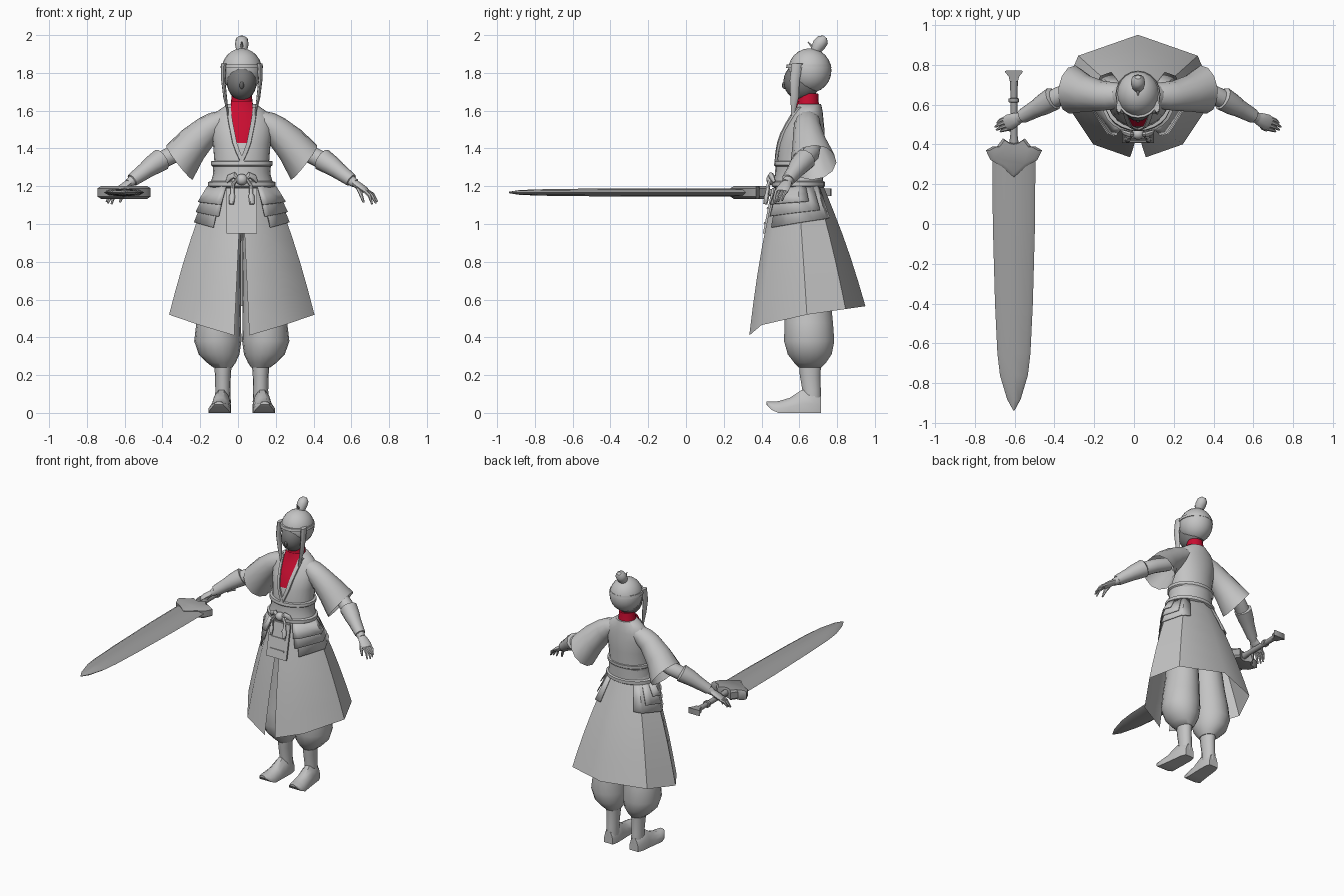
import bpy, bmesh, math
from mathutils import Vector as V

CX = 0.02  # symmetry plane of the figure


def material(name, r, g, b):
    m = bpy.data.materials.new(name)
    m.diffuse_color = (r, g, b, 1)
    return m


CLOTH = material("light_grey", .55, .55, .55)
FACE = material("dark_grey", .2, .2, .2)
METAL = material("steel_grey", .35, .35, .35)
RED = material("crimson", .58, .004, .03)


def mesh(name, verts, faces, mat, thick=0):
    bm = bmesh.new()
    vs = [bm.verts.new(v) for v in verts]
    for f in faces:
        bm.faces.new([vs[i] for i in f])
    bmesh.ops.recalc_face_normals(bm, faces=bm.faces)
    me = bpy.data.meshes.new(name)
    bm.to_mesh(me)
    bm.free()
    me.materials.append(mat)
    ob = bpy.data.objects.new(name, me)
    bpy.context.collection.objects.link(ob)
    if thick:
        ob.modifiers.new("thickness", 'SOLIDIFY').thickness = thick
    return ob


def loft(name, rings, mat, caps=True, closed=True, pair=False, thick=0):
    """Skin a list of equal-length rings; pair=True also makes the mirrored copy."""
    n = len(rings[0])
    faces = [(i * n + j, i * n + (j + 1) % n, (i + 1) * n + (j + 1) % n, (i + 1) * n + j)
             for i in range(len(rings) - 1) for j in range(n if closed else n - 1)]
    if caps:
        faces += [tuple(range(n)), tuple(range((len(rings) - 1) * n, len(rings) * n))]
    verts = [V(p) for r in rings for p in r]
    mesh(name + ("_left" if pair else ""), verts, faces, mat, thick)
    if pair:
        mesh(name + "_right", [V((2 * CX - v.x, v.y, v.z)) for v in verts], faces, mat, thick)


def stack(name, rows, mat, n=20, **kw):
    """Horizontal ellipses: (z, x, y, rx, ry)."""
    loft(name, [[(x + rx * math.cos(k * math.tau / n), y + ry * math.sin(k * math.tau / n), z)
                 for k in range(n)] for z, x, y, rx, ry in rows], mat, **kw)


def tube(name, rows, mat, n=10, axis=None, **kw):
    """Ellipses along a path: (x, y, z, side radius, upper radius)."""
    pts = [V(r[:3]) for r in rows]
    rings = []
    for i, r in enumerate(rows):
        t = V(axis) if axis else pts[min(i + 1, len(pts) - 1)] - pts[max(i - 1, 0)]
        t.normalize()
        s = t.cross(V((0, 0, 1)))
        s = s.normalized() if s.length > .05 else V((1, 0, 0))
        u = s.cross(t)
        rings.append([pts[i] + s * r[3] * math.cos(k * math.tau / n)
                      + u * r[4] * math.sin(k * math.tau / n) for k in range(n)])
    loft(name, rings, mat, **kw)


def ball(name, c, r, mat, n=20):
    stack(name, [(c[2] - r[2] * math.cos(a), c[0], c[1], r[0] * math.sin(a), r[1] * math.sin(a))
                 for a in [math.pi * (k + .15) / 12.3 for k in range(13)]], mat, n)


# Head, hair, bun
ball("face", (CX, .613, 1.755), (.08, .097, .1), FACE)
ball("nose", (CX, .522, 1.735), (.012, .014, .02), FACE, 8)
ball("hair", (CX, .655, 1.812), (.108, .115, .118), CLOTH)
stack("hair_band", [(1.825, CX, .65, .108, .113), (1.825, CX, .65, .113, .12),
                    (1.845, CX, .65, .11, .117), (1.845, CX, .65, .1, .1)], CLOTH, caps=False)
tube("bun", [(CX, .675, 1.9, .02, .02), (CX, .69, 1.925, .03, .03), (CX, .705, 1.95, .036, .036),
             (CX, .725, 1.975, .033, .033), (CX, .737, 1.99, .015, .012)], CLOTH, 12)
tube("hair_pin", [(CX, .68, 1.925, .012, .01), (CX, .645, 1.965, .003, .003)], CLOTH, 6)
tube("side_lock", [(.115, .59, 1.85, .014, .03), (.118, .575, 1.76, .011, .026),
                   (.108, .575, 1.67, .01, .022), (.09, .565, 1.57, .003, .008)],
     CLOTH, 8, axis=(0, .02, -1), pair=True)
stack("neck", [(1.58, CX, .648, .07, .065), (1.64, CX, .645, .058, .058),
               (1.69, CX, .645, .052, .055)], RED, 16)

# Robe body: (z, rx, cy, ry)
BODY = [(1.2, .16, .6, .125), (1.33, .145, .605, .122), (1.42, .152, .612, .12),
        (1.5, .162, .625, .108), (1.56, .155, .64, .087), (1.6, .125, .648, .075),
        (1.635, .075, .65, .065)]
stack("robe_body", [(z, CX, cy, rx, ry) for z, rx, cy, ry in BODY], CLOTH, 24)


def chest(x, z, off):
    """Point on the chest front at an offset outside the robe."""
    for a, b in zip(BODY, BODY[1:]):
        if z <= b[0] or b is BODY[-1]:
            t = min(1, (z - a[0]) / (b[0] - a[0]))
            _, rx, cy, ry = [p + (q - p) * t for p, q in zip(a, b)]
            return (CX + x, cy - ry * math.sqrt(max(0, 1 - (x / rx) ** 2)) - off, z)


# Red undershirt in the open neckline, with folded lapels beside it
VEE = [(1.43, .026), (1.48, .036), (1.53, .046), (1.58, .054), (1.62, .058), (1.65, .056)]
loft("undershirt", [[chest(w * k / 3, z, .006) for k in range(-3, 4)] for z, w in VEE],
     RED, caps=False, closed=False)
EDGE = [(1.33, -.015), (1.38, .008)] + VEE[:5]
loft("lapel", [[chest(w, z, .003), chest(w, z, .015), chest(w + .022, z, .013),
                chest(w + .024, z, .001)] for z, w in EDGE], CLOTH, caps=False, closed=False, pair=True)

# Sleeves, forearms, bracers
tube("sleeve", [(.1, .645, 1.56, .06, .05), (.15, .643, 1.535, .07, .066), (.2, .643, 1.5, .075, .076),
                (.28, .655, 1.42, .092, .095), (.35, .675, 1.325, .122, .115)],
     CLOTH, 12, axis=(.79, .1, -.61), caps=False, pair=True)
tube("forearm", [(.27, .67, 1.42, .045, .045), (.38, .66, 1.37, .047, .047),
                 (.47, .615, 1.325, .047, .047), (.53, .578, 1.28, .04, .04),
                 (.62, .53, 1.215, .026, .024)], CLOTH, 12, pair=True)
tube("bracer", [(.44, .632, 1.345, .045, .045), (.445, .63, 1.342, .06, .06),
                (.5, .597, 1.306, .053, .052), (.53, .58, 1.283, .045, .045),
                (.6, .541, 1.232, .036, .035), (.6, .541, 1.23, .02, .02)], CLOTH, 10, pair=True)

# Hands
tube("palm", [(.605, .538, 1.225, .024, .02), (.635, .525, 1.205, .034, .019),
              (.665, .512, 1.185, .04, .017), (.685, .503, 1.17, .034, .012)], CLOTH, 10, pair=True)
for k, tip in enumerate([(.71, .465, 1.105), (.73, .473, 1.11), (.737, .488, 1.118), (.727, .508, 1.125)]):
    o = (k - 1.5) * .018
    base = V((.676 + o * .25, .506 + o, 1.175))
    mid = base.lerp(V(tip), .5) + V((.006, 0, .01))
    tube("finger_%d" % (k + 1), [(*base, .01, .01), (*mid, .0095, .0095), (*tip, .005, .005)],
         CLOTH, 6, pair=True)
tube("thumb", [(.635, .505, 1.195, .014, .012), (.65, .48, 1.16, .011, .011),
               (.665, .47, 1.115, .006, .006)], CLOTH, 6, pair=True)

# Sash with rims, knot, tassels
stack("sash", [(1.19, CX, .595, .16, .125), (1.2, CX, .595, .178, .14), (1.222, CX, .595, .178, .14),
               (1.228, CX, .595, .162, .13), (1.27, CX, .597, .15, .125), (1.305, CX, .6, .154, .127),
               (1.312, CX, .6, .164, .134), (1.332, CX, .602, .163, .133),
               (1.335, CX, .602, .14, .115)], CLOTH, 24)
ball("knot", (CX, .452, 1.235), (.032, .028, .03), CLOTH, 10)
tube("bow_loop", [(.035, .452, 1.235, .01, .01), (.06, .45, 1.258, .014, .017),
                  (.085, .458, 1.245, .013, .018), (.1, .468, 1.222, .006, .008)], CLOTH, 8, pair=True)
tube("tassel", [(.045, .447, 1.24, .01, .008), (.068, .436, 1.205, .01, .01), (.07, .43, 1.16, .011, .011),
                (.071, .428, 1.15, .017, .014), (.074, .42, 1.105, .014, .012)], CLOTH, 8, pair=True)

# Skirt: waist and hem columns of one half, front slit to back
WAIST = [(.003, .468, 1.2), (.1, .495, 1.2), (.17, .595, 1.2), (.125, .69, 1.2), (0, .728, 1.2)]
HEM = [(.04, .335, .41), (.225, .4, .465), (.385, .64, .52), (.3, .845, .55), (0, .95, .565)]


def skirt(u, t, off=0, side=1):
    i = min(int(u), 3)
    w = V(WAIST[i]).lerp(V(WAIST[i + 1]), u - i)
    h = V(HEM[i]).lerp(V(HEM[i + 1]), u - i)
    p = w.lerp(h, t)
    out = V((p.x, p.y - .61, 0)).normalized() * (off + .012 * math.sin(math.pi * t))
    p += V((out.x * (1 if u else 0), out.y, 0))
    return V((CX + side * p.x, p.y, p.z))


COLS = [(k, 1) for k in range(5)] + [(k, -1) for k in (3, 2, 1, 0)]
loft("skirt", [[skirt(u, t, 0, s) for u, s in COLS] for t in (0, .2, .4, .6, .8, 1)],
     CLOTH, caps=False, closed=False)
for name, u0, u1, t1, off in (("hip_flap_long", 1, 3.3, .28, .014), ("hip_flap_middle", .8, 2.8, .2, .024),
                              ("hip_flap_short", .75, 2.4, .12, .033)):
    us = sorted({u0, u1} | {k / 2 for k in range(9) if u0 < k / 2 < u1})
    loft(name, [[skirt(u, t1 * f * (1 + .06 * (2 - u)), off * (.4 + .6 * f)) for u in us] for f in (0, .5, 1)],
         CLOTH, caps=False, closed=False, pair=True, thick=.006)

# Front apron with two raised bands
def slab(name, z0, z1, w, off, depth):
    def y(z):
        return .455 - (1.19 - z) * .2 - off
    loft(name, [[(CX - w, y(z), z), (CX + w, y(z), z), (CX + w, y(z) + depth, z),
                 (CX - w, y(z) + depth, z)] for z in (z0, z1)], CLOTH)


slab("apron", .95, 1.19, .08, 0, .012)
slab("apron_band_upper", 1.08, 1.09, .055, .006, .008)
slab("apron_band_lower", 1.0, 1.01, .055, .006, .008)

# Baggy trousers, boots
LX = CX + .1
stack("trouser_leg", [(1.05, CX + .07, .61, .07, .09), (.8, CX + .1, .635, .095, .11),
                      (.6, CX + .11, .645, .107, .122), (.48, CX + .122, .65, .118, .13),
                      (.38, CX + .127, .652, .125, .135), (.31, CX + .12, .655, .108, .118),
                      (.265, CX + .108, .657, .075, .085), (.24, LX, .657, .05, .06)],
      CLOTH, 18, pair=True)
stack("boot_shaft", [(.26, LX, .657, .047, .06), (.2, LX, .657, .042, .056), (.12, LX, .665, .04, .05),
                     (.06, LX, .667, .042, .05), (.02, LX, .667, .04, .047)], CLOTH, 14, pair=True)
loft("boot_foot", [[(CX + x + a * w, y, z0 + b * (z1 - z0)) for a, b in
                    ((-1, 0), (1, 0), (1, .4), (.75, .75), (.3, 1), (-.3, 1), (-.75, .75), (-1, .4))]
                   for y, x, w, z0, z1 in ((.715, .102, .034, 0, .09), (.68, .104, .046, 0, .12),
                                           (.61, .108, .05, 0, .12), (.55, .113, .053, 0, .08),
                                           (.49, .118, .057, 0, .062), (.455, .12, .048, .015, .06),
                                           (.425, .122, .022, .045, .06))], CLOTH, pair=True)

# Sword: blade, guard, grip, pommel
SX, SZ = -.603, 1.167
loft("blade", [[(SX + a * w, y, SZ + b * h) for a, b in
                ((-1, 0), (-.75, .7), (0, 1), (.75, .7), (1, 0), (.75, -.7), (0, -1), (-.75, -.7))]
               for y, w, h in ((.36, .108, .022), (0, .106, .022), (-.4, .095, .021), (-.65, .083, .019),
                               (-.76, .07, .017), (-.88, .034, .013), (-.937, .003, .004))], METAL)
HALF = [(.06, .288), (.118, .322), (.141, .37), (.11, .388), (.085, .39), (.055, .43), (.025, .41)]
OUT = [(0, .235)] + HALF + [(0, .405)] + [(-x, y) for x, y in reversed(HALF)]
loft("guard", [[(SX + x * s, .37 + (y - .37) * s, SZ + h) for x, y in OUT]
               for h, s in ((-.035, .85), (-.022, 1), (.022, 1), (.035, .85))], METAL)
tube("grip", [(SX, .4, SZ, .024, .024), (SX, .45, SZ, .018, .018), (SX, .61, SZ, .018, .018),
              (SX, .612, SZ, .026, .025), (SX, .63, SZ, .026, .025), (SX, .632, SZ, .017, .017),
              (SX, .74, SZ, .021, .019)], METAL, 10, axis=(0, 1, 0))
loft("pommel", [[(SX + a * w, y, SZ + b * .02) for a, b in ((-1, -1), (1, -1), (1, 1), (-1, 1))]
                for y, w in ((.715, .02), (.74, .026), (.765, .046), (.77, .04))], METAL)

# Smooth shading with sharp creases kept
for ob in bpy.context.collection.objects:
    ob.select_set(True)
    bpy.context.view_layer.objects.active = ob
bpy.ops.object.shade_smooth_by_angle(angle=math.radians(42))
